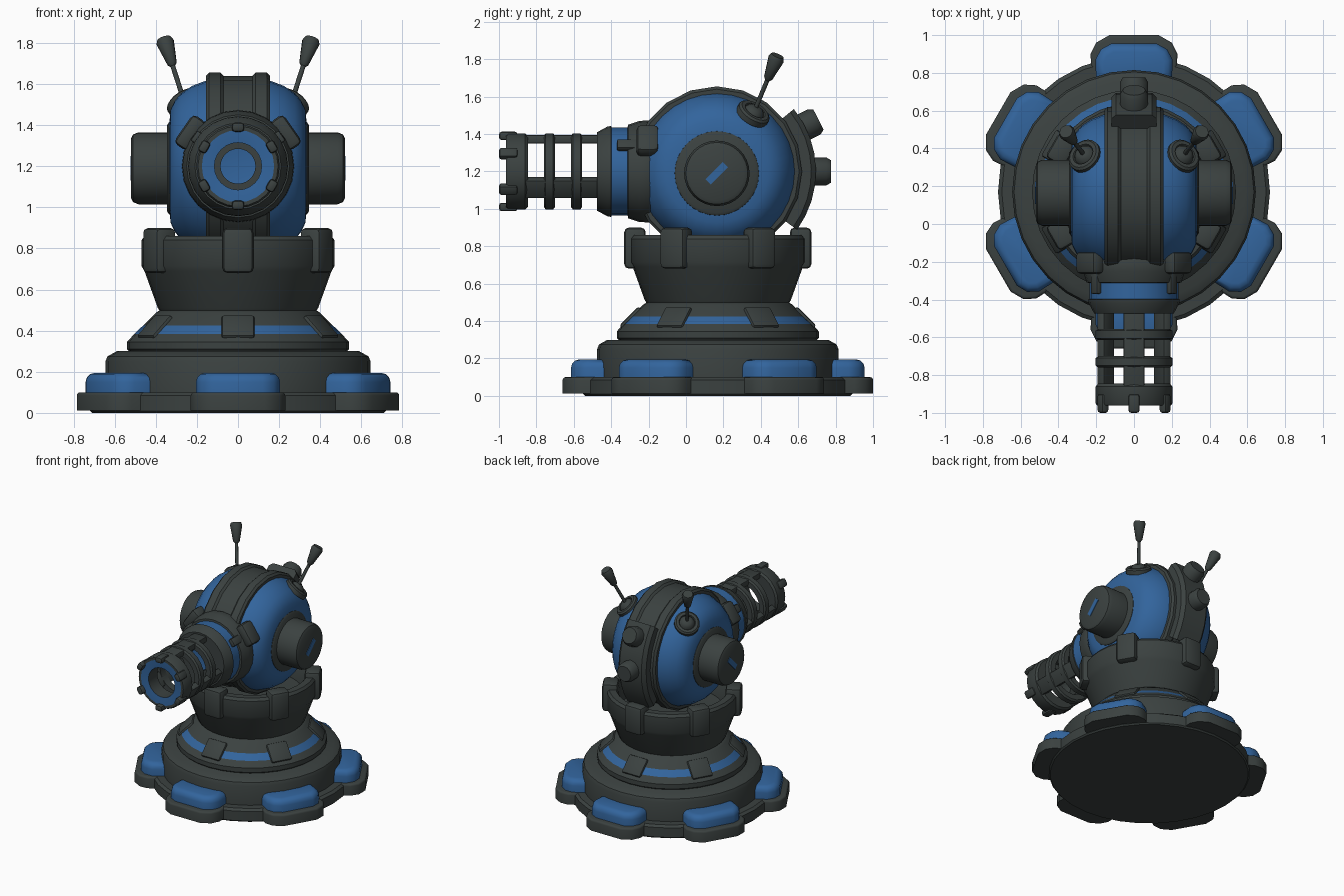
import bpy, bmesh
from math import radians, cos, sin, pi
from mathutils import Matrix, Vector

if "Cube" in bpy.data.objects:
    bpy.data.objects.remove(bpy.data.objects["Cube"])

T = Matrix.Translation


def R(deg, axis):
    return Matrix.Rotation(radians(deg), 4, axis)


def material(name, col):
    m = bpy.data.materials.new(name)
    m.diffuse_color = (*col, 1)
    m.use_nodes = True
    m.node_tree.nodes["Principled BSDF"].inputs["Base Color"].default_value = m.diffuse_color
    return m


DARK = material("dark_grey_metal", (0.043, 0.053, 0.051))
BLUE = material("blue_paint", (0.032, 0.128, 0.335))
CY = 0.17   # y of the turret's vertical axis
HZ = 1.2    # height of head and cannon axis


def finish(bm, name, M, mats, angle=35):
    bmesh.ops.recalc_face_normals(bm, faces=bm.faces)
    me = bpy.data.meshes.new(name)
    bm.to_mesh(me)
    bm.free()
    for m in mats:
        me.materials.append(m)
    me.transform(M)
    for p in me.polygons:
        p.use_smooth = True
    me.set_sharp_from_angle(angle=radians(angle))
    ob = bpy.data.objects.new(name, me)
    bpy.context.collection.objects.link(ob)
    return ob


def lathe(name, prof, M, n=32, mats=(DARK, BLUE), alt=(), closed=False, arc=None, angle=35):
    """Turn (radius, height) points about local z; segments in alt use the second material."""
    bm = bmesh.new()
    a0, a1 = arc or (0, 360)
    count = n + 1 if arc else n
    rings = []
    for r, h in prof:
        if r == 0:
            rings.append([bm.verts.new((0, 0, h))] * count)
        else:
            ts = [radians(a0 + (a1 - a0) * i / n) for i in range(count)]
            rings.append([bm.verts.new((r * cos(t), r * sin(t), h)) for t in ts])
    for s in range(len(prof) if closed else len(prof) - 1):
        A, B = rings[s], rings[(s + 1) % len(rings)]
        for i in range(n):
            j = (i + 1) % count
            vs = list(dict.fromkeys((A[i], A[j], B[j], B[i])))
            if len(vs) > 2:
                bm.faces.new(vs).material_index = 1 if s in alt else 0
    if arc:
        bm.faces.new([r[0] for r in rings])
        bm.faces.new([r[-1] for r in rings])
    return finish(bm, name, M, mats, angle)


def box(name, size, M, bevel=0.015, mat=DARK):
    bm = bmesh.new()
    bmesh.ops.create_cube(bm, size=1, matrix=Matrix.Diagonal((*size, 1)))
    if bevel:
        bmesh.ops.bevel(bm, geom=bm.edges[:], offset=bevel, segments=2, profile=0.5, affect='EDGES')
    return finish(bm, name, M, [mat])


def prism(name, pts, z0, z1, M, bevel, mat):
    """Extruded outline with its top rim bevelled."""
    bm = bmesh.new()
    f = bm.faces.new([bm.verts.new((x, y, z0)) for x, y in pts])
    ex = bmesh.ops.extrude_face_region(bm, geom=[f])
    top = [v for v in ex['geom'] if isinstance(v, bmesh.types.BMVert)]
    for v in top:
        v.co.z = z1
    rim = [e for e in bm.edges if all(v in top for v in e.verts)]
    bmesh.ops.bevel(bm, geom=rim, offset=bevel, segments=3, profile=0.5, affect='EDGES')
    return finish(bm, name, M, [mat])


def along(p, d):
    return T(p) @ Vector(d).to_track_quat('Z', 'Y').to_matrix().to_4x4()


AXIS = T((0, CY, 0))

# Round base tiers, with a blue stripe on the sloped one
lathe("base_disc", [(0, 0), (0.71, 0), (0.72, 0.01), (0.72, 0.085), (0.70, 0.1), (0, 0.1)], AXIS)
lathe("base_tier", [(0.645, 0.09), (0.645, 0.25), (0.635, 0.275), (0.59, 0.3), (0, 0.3)], AXIS)
lathe("sloped_tier", [(0.52, 0.29), (0.54, 0.31), (0.54, 0.345), (0.504, 0.385), (0.462, 0.425),
                      (0.40, 0.487), (0.38, 0.5), (0, 0.5)], AXIS, alt=(3,))

# Open bowl holding the head
lathe("bowl", [(0, 0.49), (0.375, 0.49), (0.39, 0.51), (0.455, 0.69), (0.47, 0.715), (0.47, 0.84),
               (0.455, 0.86), (0.405, 0.86), (0.39, 0.84), (0.37, 0.70), (0, 0.68)], AXIS)

# Six feet, slope plates and rim clamps around the base
foot = [(0.5, -0.22), (0.73, -0.23), (0.79, -0.2), (0.83, -0.13)]
pad = [(0.58, -0.2), (0.7, -0.205), (0.755, -0.175), (0.785, -0.12)]
for k in range(6):
    S = AXIS @ R(30 + 60 * k, 'Z')
    prism("foot", foot + [(x, -y) for x, y in reversed(foot)], 0.012, 0.1, S, 0.015, DARK)
    prism("foot_pad", pad + [(x, -y) for x, y in reversed(pad)], 0.09, 0.195, S, 0.045, BLUE)
    box("slope_plate", (0.035, 0.16, 0.145), S @ T((0.463, 0, 0.415)) @ R(-45, 'Y'), 0.012)
    box("rim_clamp", (0.115, 0.15, 0.22), S @ T((0.443, 0, 0.79)), 0.025)

# Head: thick blue disc turned about the x axis, with a raised dark band
HEAD = T((0, 0.165, HZ)) @ R(90, 'Y')
half = [(0, 0.335), (0.2, 0.335), (0.275, 0.328), (0.32, 0.307), (0.355, 0.277), (0.39, 0.225),
        (0.415, 0.16), (0.425, 0.08)]
lathe("head", half + [(r, -h) for r, h in reversed(half)], HEAD, n=32, mats=(BLUE,), angle=40)
ridge = [(0.39, 0.155), (0.44, 0.155), (0.455, 0.14), (0.455, 0.085), (0.44, 0.07)]
lathe("head_band", ridge + [(r, -h) for r, h in reversed(ridge)], HEAD, n=20, closed=True)

# Back plate with two knobs
lathe("back_plate", [(0.42, -0.12), (0.505, -0.12), (0.53, -0.095), (0.53, 0.095), (0.505, 0.12),
                     (0.42, 0.12)], HEAD, n=8, closed=True, arc=(54, 129))
for e in (0, 27):
    d = Vector((0, cos(radians(e)), sin(radians(e))))
    lathe("back_knob", [(0.075, 0), (0.075, 0.085), (0.06, 0.11), (0, 0.11)],
          along(Vector((0, 0.165, HZ)) + d * 0.5, d), n=12)

for s in (-1, 1):
    # Side hubs with a slanted blue slot
    H = T((0, 0.165, 1.19)) @ R(90 * s, 'Y')
    lathe("hub_collar", [(0.235, 0.29), (0.225, 0.335), (0.21, 0.345), (0, 0.345)], H)
    lathe("side_hub", [(0.175, 0.33), (0.175, 0.485), (0.165, 0.51), (0.145, 0.52), (0, 0.52)], H)
    box("hub_slot", (0.008, 0.13, 0.04), T((s * 0.52, 0.165, 1.19)) @ R(45, 'X'), 0, BLUE)

    # Antennas on round sockets
    p0 = Vector((s * 0.26, 0.36, 1.51))
    lathe("antenna_socket", [(0.092, -0.02), (0.092, 0.012), (0.08, 0.022), (0.06, 0.022),
                             (0.055, 0.012), (0.045, 0.03), (0.025, 0.042), (0, 0.042)],
          along(p0, (s * 0.48, 0.47, 0.75)), n=20)
    lathe("antenna", [(0.012, 0), (0.012, 0.2), (0.024, 0.215), (0.044, 0.33), (0.036, 0.35),
                      (0, 0.35)], along(p0, (s * 0.1, 0.13, 0.31)), n=12)

    # Brackets gripping the cannon collar
    B = T((0, 0, HZ)) @ R(-35 if s > 0 else 215, 'Y')
    box("collar_bracket", (0.08, 0.12, 0.17), B @ T((0.285, -0.205, 0)), 0.025)
    box("bracket_arm", (0.035, 0.13, 0.06), B @ T((0.245, -0.305, 0)), 0.01)

# Cannon root with a blue ring and a blue bore end
GUN = T((0, 0, HZ)) @ R(90, 'X')
lathe("cannon_root", [(0, -0.02), (0.24, -0.02), (0.265, 0.18), (0.273, 0.2), (0.27, 0.25),
                      (0.25, 0.31), (0.235, 0.312), (0.235, 0.398), (0.243, 0.4), (0.24, 0.42),
                      (0.21, 0.475), (0.12, 0.475), (0.085, 0.475), (0.085, 0.46), (0, 0.45)],
      GUN, n=24, alt=(6, 13))

# Barrel cage: two rings and three bars
for h in (0.555, 0.7):
    lathe("barrel_ring", [(0.15, h), (0.19, h), (0.203, h + 0.01), (0.203, h + 0.05),
                          (0.19, h + 0.06), (0.15, h + 0.06)], GUN, n=24, closed=True)
for k in range(3):
    box("barrel_bar", (0.045, 0.42, 0.11), T((0, 0, HZ)) @ R(-90 + 120 * k, 'Y') @ T((0.172, -0.66, 0)), 0.008)

# Muzzle with blue front face and six gripping tabs
lathe("muzzle", [(0.115, 0.845), (0.19, 0.845), (0.203, 0.86), (0.203, 0.95), (0.195, 0.962),
                 (0.176, 0.962), (0.115, 0.955)], GUN, n=24, closed=True, alt=(5,))
for k in range(6):
    box("muzzle_tab", (0.045, 0.1, 0.06), T((0, 0, HZ)) @ R(30 + 60 * k, 'Y') @ T((0.19, -0.95, 0)), 0.015)
